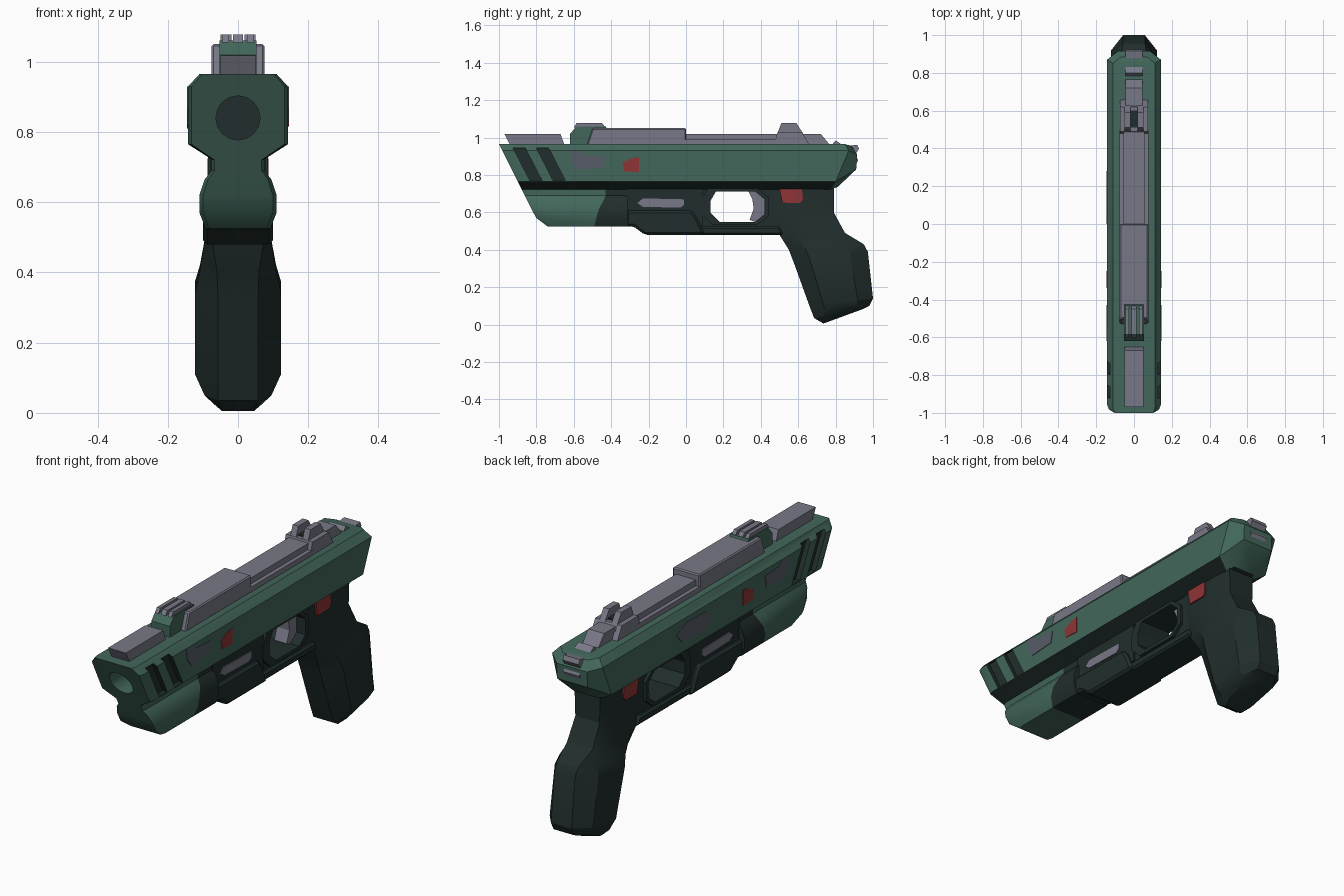
import bpy, bmesh, math
from mathutils import Vector, Matrix

if "Cube" in bpy.data.objects:
    bpy.data.objects.remove(bpy.data.objects["Cube"])


def material(name, rgb):
    m = bpy.data.materials.new(name)
    m.diffuse_color = (*rgb, 1)
    m.use_nodes = True
    m.node_tree.nodes["Principled BSDF"].inputs["Base Color"].default_value = m.diffuse_color
    return m


GREEN = material("green paint", (0.055, 0.135, 0.105))
DARK = material("dark polymer", (0.015, 0.027, 0.026))
GREY = material("bare metal", (0.19, 0.19, 0.245))
WORN = material("worn metal", (0.095, 0.11, 0.135))
RED = material("red mark", (0.28, 0.035, 0.035))


def finish(name, bm, *mats):
    bmesh.ops.recalc_face_normals(bm, faces=bm.faces)
    me = bpy.data.meshes.new(name)
    bm.to_mesh(me)
    bm.free()
    for m in mats:
        me.materials.append(m)
    ob = bpy.data.objects.new(name, me)
    bpy.context.collection.objects.link(ob)
    return ob


def prism(name, pts, x0, x1, mat, bevel=0.0, both=False):
    """Side outline (y, z) extruded from x0 to x1, optionally on both sides."""
    bm = bmesh.new()
    for s in ((1, -1) if both else (1,)):
        a = [bm.verts.new((s * x0, y, z)) for y, z in pts]
        b = [bm.verts.new((s * x1, y, z)) for y, z in pts]
        bm.faces.new(a)
        bm.faces.new(b[::-1])
        for i in range(len(pts)):
            j = (i + 1) % len(pts)
            bm.faces.new((a[j], a[i], b[i], b[j]))
    if bevel:
        bmesh.ops.recalc_face_normals(bm, faces=bm.faces)
        bmesh.ops.bevel(bm, geom=bm.edges[:], offset=bevel, segments=1,
                        affect='EDGES', clamp_overlap=True)
    return finish(name, bm, mat)


def box(y0, y1, z0, z1):
    return [(y0, z0), (y1, z0), (y1, z1), (y0, z1)]


def loft(name, halves, *mats):
    """Skin between symmetric rings, each given by its right-hand points."""
    bm = bmesh.new()
    rings = []
    for h in halves:
        right = [bm.verts.new(p) for p in h]
        left = [bm.verts.new((-p[0], p[1], p[2])) for p in h]
        rings.append((right, left))
    n = len(halves[0])
    for (r0, l0), (r1, l1) in zip(rings, rings[1:]):
        a, b = r0 + l0[::-1], r1 + l1[::-1]
        for i in range(2 * n):
            j = (i + 1) % (2 * n)
            bm.faces.new((a[i], a[j], b[j], b[i]))
    for r, l in (rings[0], rings[-1]):
        for i in range(n - 1):
            bm.faces.new((r[i], r[i + 1], l[i + 1], l[i]))
    return finish(name, bm, *mats)


def smooth(ob, angle=35):
    bpy.ops.object.select_all(action='DESELECT')
    ob.select_set(True)
    bpy.context.view_layer.objects.active = ob
    bpy.ops.object.shade_smooth_by_angle(angle=math.radians(angle))


def cut(ob, cutter):
    mod = ob.modifiers.new("cut", 'BOOLEAN')
    mod.object, mod.operation, mod.solver = cutter, 'DIFFERENCE', 'EXACT'
    mod.material_mode = 'TRANSFER'
    dg = bpy.context.evaluated_depsgraph_get()
    dg.update()
    me = bpy.data.meshes.new_from_object(ob.evaluated_get(dg), depsgraph=dg)
    ob.modifiers.clear()
    ob.data = me
    bpy.data.objects.remove(cutter)


def rake(z):
    """Slanted muzzle line."""
    return -1 + (0.965 - z) * 0.5


# Slide: chamfered bar with a raked muzzle and tapered tail
sec = [(0.11, 0.965), (0.142, 0.93), (0.142, 0.765), (0.075, 0.722)]
rear_y = [0.85, 0.87, 0.80, 0.77]
tail = [(0.07, 0.885, 0.955), (0.085, 0.915, 0.91), (0.085, 0.91, 0.83), (0.06, 0.81, 0.735)]
slide = loft("slide", [
    [(x * 0.93, rake(z), z) for x, z in sec],
    [(x, rake(z) + 0.025, z) for x, z in sec],
    [(x, y, z) for (x, z), y in zip(sec, rear_y)],
    tail], GREEN, DARK)
for f in slide.data.polygons:
    if f.normal.z < -0.4 and abs(f.normal.y) < 0.4:
        f.material_index = 1

# Muzzle bore and slanted side vents
bm = bmesh.new()
bmesh.ops.create_cone(bm, cap_ends=True, segments=16, radius1=0.063, radius2=0.063, depth=0.4,
                      matrix=Matrix.Translation((0, -1.0, 0.84)) @ Matrix.Rotation(math.pi / 2, 4, 'X'))
bore = finish("bore_cutter", bm, GREEN, DARK)
for f in bore.data.polygons:
    f.material_index = int(f.normal.y > 0.9)
cut(slide, bore)
for top in (-0.925, -0.80):
    vent = [(top, 0.945), (top + 0.065, 0.945), (top + 0.155, 0.77), (top + 0.09, 0.77)]
    cut(slide, prism("vent_cutter", vent, 0.118, 0.2, DARK, both=True))
smooth(slide, 25)

# Lower front shroud, continuing into the dark frame
low = [(0.075, 0.73), (0.075, 0.69), (0.095, 0.665), (0.11, 0.62), (0.11, 0.57), (0.092, 0.525)]
front_y = [rake(0.73), rake(0.69), rake(0.665), rake(0.62), -0.80, -0.74]
joint_y = [-0.43, -0.43, -0.44, -0.465, -0.48, -0.49]
smooth(loft("lower_shroud", [
    [(x * 0.9, y, z) for (x, z), y in zip(low, front_y)],
    [(x, y + 0.025, z) for (x, z), y in zip(low, front_y)],
    [(x, y, z) for (x, z), y in zip(low, joint_y)]], GREEN))
smooth(loft("frame_front", [
    [(x, y, z) for (x, z), y in zip(low, joint_y)],
    [(x, -0.31, z) for x, z in low]], DARK))
prism("frame_core", box(-0.32, 0.09, 0.53, 0.73), -0.08, 0.08, DARK)
rail = [(-0.32, 0.525), (-0.28, 0.525), (-0.22, 0.48), (0.10, 0.48), (0.06, 0.57), (0.03, 0.61), (-0.32, 0.61)]
prism("frame_lower_rail", rail, -0.10, 0.10, DARK, 0.012)
port = [(-0.26, 0.65), (-0.23, 0.63), (-0.03, 0.625), (-0.01, 0.64), (-0.01, 0.67), (-0.23, 0.675)]
prism("frame_metal_panel", port, 0.078, 0.085, GREY, both=True)


# Trigger guard: closed band around the finger opening
def guard(name, outer, inner, w):
    bm = bmesh.new()
    loops = [[bm.verts.new((x, y, z)) for y, z in pts]
             for x, pts in ((-w, outer), (w, outer), (w, inner), (-w, inner))]
    for k in range(4):
        a, b = loops[k], loops[(k + 1) % 4]
        for i in range(len(outer)):
            j = (i + 1) % len(outer)
            bm.faces.new((a[i], a[j], b[j], b[i]))
    return finish(name, bm, DARK)


hole = [(0.13, 0.66), (0.13, 0.60), (0.18, 0.55), (0.37, 0.55),
        (0.42, 0.59), (0.42, 0.67), (0.37, 0.712), (0.16, 0.712)]
guard("trigger_guard", [(0.06, 0.68), (0.06, 0.56), (0.10, 0.48), (0.44, 0.48),
                        (0.54, 0.49), (0.50, 0.69), (0.48, 0.735), (0.07, 0.735)], hole, 0.07)
lip = [(0.255 + (y - 0.27) * 1.25, 0.632 + (z - 0.632) * 1.22) for y, z in hole]
guard("guard_lip", lip, hole, 0.085)
prism("guard_base", [(0.05, 0.48), (0.52, 0.48), (0.50, 0.525), (0.07, 0.525)], -0.088, 0.088, DARK, 0.01)
trigger = [(0.33, 0.72), (0.355, 0.67), (0.362, 0.62), (0.34, 0.56), (0.365, 0.55), (0.43, 0.58), (0.43, 0.72)]
prism("trigger", trigger, -0.035, 0.035, GREY)

# Grip: front point, rear point, half width, front/rear flat share
stations = [
    (0.46, 0.73, 0.79, 0.73, 0.08, 0.9), (0.47, 0.62, 0.79, 0.60, 0.08, 0.85),
    (0.50, 0.48, 0.85, 0.49, 0.096, 0.75), (0.55, 0.40, 0.95, 0.43, 0.108, 0.55),
    (0.577, 0.33, 0.972, 0.39, 0.122, 0.47), (0.66, 0.10, 1.0, 0.14, 0.122, 0.47),
    (0.685, 0.035, 0.98, 0.10, 0.095, 0.6), (0.735, 0.006, 0.945, 0.083, 0.066, 0.7)]
halves = []
for y0, z0, y1, z1, w, k in stations:
    a, b = Vector((0, y0, z0)), Vector((0, y1, z1))
    halves.append([a.lerp(b, t) + Vector((x, 0, 0))
                   for t, x in ((0, w * k), (0.22, w), (0.76, w), (1, w * k))])
smooth(loft("grip", halves, DARK), 28)
prism("release_button", [(0.50, 0.725), (0.515, 0.65), (0.61, 0.65), (0.625, 0.67), (0.62, 0.725)],
      -0.087, 0.087, RED)

# Top rail in two heights, on a wider base
prism("top_rail_front", [(-0.53, 0.96), (0.0, 0.96), (0.0, 1.05), (-0.50, 1.05)], -0.076, 0.076, GREY, 0.006)
prism("top_rail_base", box(-0.01, 0.50, 0.96, 0.99), -0.076, 0.076, GREY)
prism("top_rail_rear", box(-0.01, 0.50, 0.98, 1.02), -0.055, 0.055, GREY)
prism("muzzle_plate", [(-0.94, 0.96), (-0.65, 0.96), (-0.67, 1.018), (-0.97, 1.018)], -0.05, 0.05, GREY)

# Front sight
prism("front_sight_block", [(-0.62, 0.96), (-0.50, 0.96), (-0.42, 1.04), (-0.43, 1.06), (-0.585, 1.06), (-0.62, 1.02)],
      -0.052, 0.052, GREEN)
blade = [(-0.60, 1.055), (-0.43, 1.055), (-0.45, 1.078), (-0.585, 1.078)]
prism("front_sight_blade", blade, -0.014, 0.014, GREY)
prism("front_sight_wings", blade, 0.026, 0.046, GREY, both=True)

# Rear sight
prism("rear_sight_base", [(0.47, 0.96), (0.66, 0.96), (0.62, 1.03), (0.49, 1.03)], -0.075, 0.075, GREY)
prism("rear_sight_wings", [(0.48, 1.0), (0.64, 1.0), (0.59, 1.078), (0.51, 1.078)], 0.018, 0.05, GREY, both=True)
prism("rear_sight_notch", box(0.51, 0.60, 1.0, 1.037), -0.018, 0.018, DARK)
prism("rear_sight_ramp", [(0.60, 0.96), (0.77, 0.96), (0.72, 1.02), (0.60, 1.02)], -0.045, 0.045, GREY)

# Hammer
hammer = [(0.77, 0.95), (0.80, 0.985), (0.83, 0.965), (0.87, 0.955), (0.915, 0.962),
          (0.925, 0.94), (0.905, 0.91), (0.92, 0.88), (0.90, 0.835), (0.80, 0.84)]
prism("hammer", hammer, -0.045, 0.045, GREY)

# Painted marks and wear on the slide sides
prism("slide_red_mark", [(-0.34, 0.865), (-0.29, 0.89), (-0.25, 0.895), (-0.25, 0.815), (-0.33, 0.82)],
      0.14, 0.145, RED, both=True)
prism("slide_wear_front", [(-0.62, 0.93), (-0.57, 0.93), (-0.54, 0.905), (-0.43, 0.90), (-0.44, 0.84), (-0.58, 0.83), (-0.61, 0.87)],
      0.14, 0.145, WORN, both=True)
prism("slide_wear_left", [(0.0, 0.86), (0.04, 0.90), (0.20, 0.905), (0.28, 0.87), (0.24, 0.82), (0.06, 0.81)],
      -0.14, -0.145, WORN)
